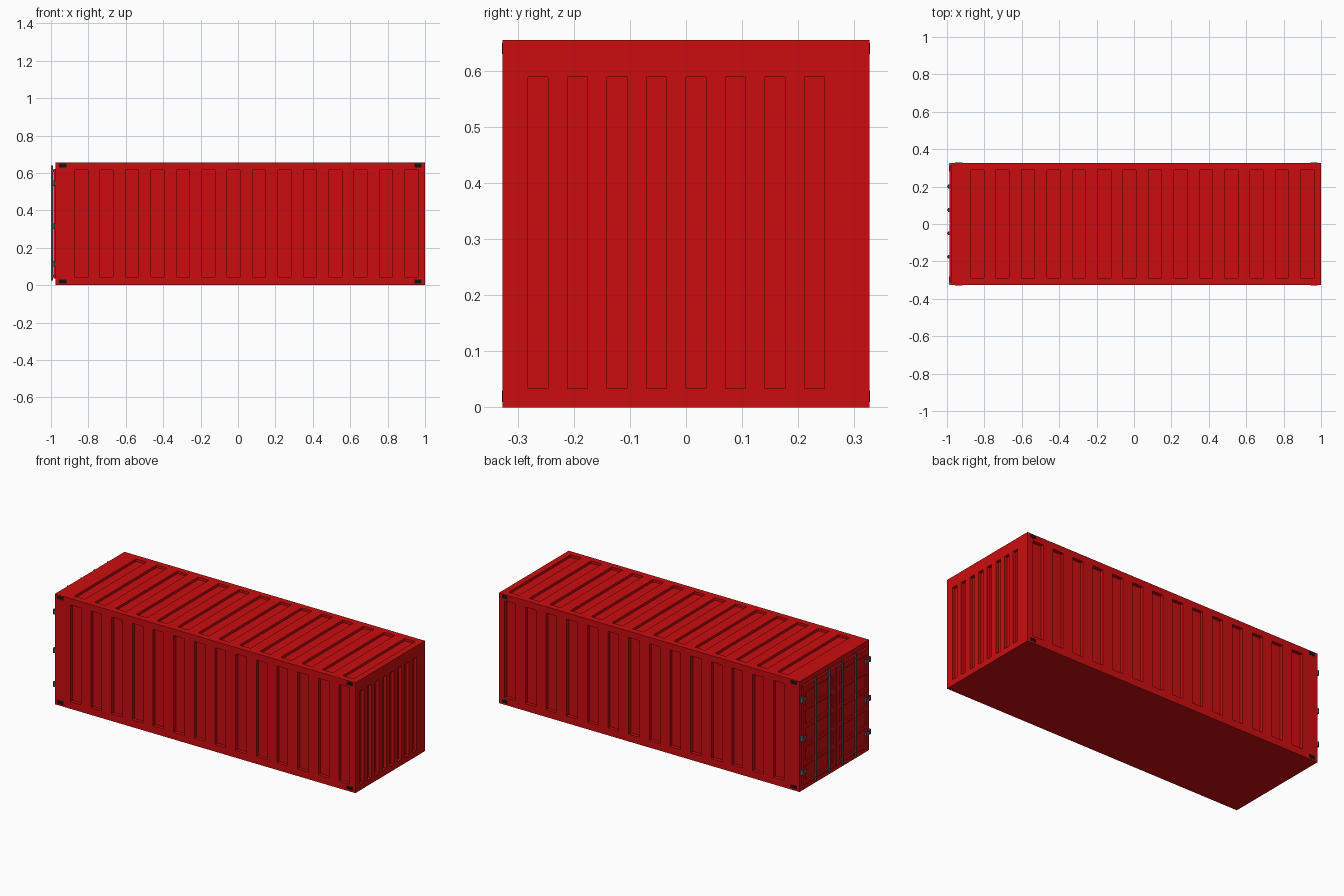
import bpy, bmesh
from mathutils import Matrix, Vector

if "Cube" in bpy.data.objects:
    bpy.data.objects.remove(bpy.data.objects["Cube"])


def material(name, rgb):
    m = bpy.data.materials.new(name)
    m.diffuse_color = (*rgb, 1)
    m.use_nodes = True
    m.node_tree.nodes["Principled BSDF"].inputs["Base Color"].default_value = m.diffuse_color
    return m


RED = material("red_paint", (0.6, 0.004, 0.005))
BLACK = material("black", (0.006, 0.006, 0.006))
STEEL = material("steel", (0.1, 0.12, 0.13))


def boxes(name, spans, mat=None):
    """One object made of boxes given as (x0, x1, y0, y1, z0, z1)."""
    bm = bmesh.new()
    for x0, x1, y0, y1, z0, z1 in spans:
        size = Matrix.Diagonal((x1 - x0, y1 - y0, z1 - z0, 1))
        mid = Matrix.Translation(((x0 + x1) / 2, (y0 + y1) / 2, (z0 + z1) / 2))
        bmesh.ops.create_cube(bm, size=1, matrix=mid @ size)
    me = bpy.data.meshes.new(name)
    bm.to_mesh(me)
    bm.free()
    ob = bpy.data.objects.new(name, me)
    bpy.context.collection.objects.link(ob)
    if mat:
        me.materials.append(mat)
    return ob


def carve(ob, spans):
    cutter = boxes(ob.name + "_cutter", spans, RED)
    cutter.hide_render = True
    cutter.hide_viewport = True
    mod = ob.modifiers.new("grooves", 'BOOLEAN')
    mod.operation = 'DIFFERENCE'
    mod.solver = 'EXACT'
    mod.object = cutter


def cylinder(name, r, x, y, z0, z1, mat, sides=12):
    bm = bmesh.new()
    bmesh.ops.create_cone(bm, cap_ends=True, segments=sides, radius1=r, radius2=r,
                          depth=z1 - z0, matrix=Matrix.Translation((x, y, (z0 + z1) / 2)))
    me = bpy.data.meshes.new(name)
    bm.to_mesh(me)
    bm.free()
    me.materials.append(mat)
    ob = bpy.data.objects.new(name, me)
    bpy.context.collection.objects.link(ob)
    ob.select_set(True)
    bpy.context.view_layer.objects.active = ob
    bpy.ops.object.shade_smooth_by_angle()
    ob.select_set(False)


W, H, BACK = 0.327, 0.655, -0.975

# container body with pressed grooves on sides, roof and closed end
body = boxes("container_body", [(BACK, 1, -W, W, 0, H)], RED)
grooves = []
for i in range(14):
    x = -0.873 + i * 0.1358
    grooves += [(x, x + 0.07, -W - 0.05, -W + 0.02, 0.043, 0.617),
                (x, x + 0.07, W - 0.02, W + 0.05, 0.043, 0.617),
                (x, x + 0.07, -0.29, 0.29, H - 0.015, H + 0.05)]
for i in range(8):
    y = -0.282 + i * 0.0704
    grooves.append((0.982, 1.05, y, y + 0.036, 0.034, 0.589))
carve(body, grooves)

# corner castings, dark slots on both long sides
slots = []
for s in (-1, 1):
    y0, y1 = sorted((s * (W - 0.01), s * (W + 0.001)))
    for x0, x1 in ((-0.958, -0.917), (0.944, 0.98)):
        slots += [(x0, x1, y0, y1, 0.01, 0.03), (x0, x1, y0, y1, 0.63, 0.65)]
boxes("corner_slots", slots, BLACK)

# two doors with recessed panels
for side, (a, b) in (("left", (0.004, 0.31)), ("right", (-0.31, -0.004))):
    door = boxes("door_" + side, [(-0.987, BACK + 0.002, a, b, 0.035, 0.622)], RED)
    carve(door, [(-1.05, -0.978, a + 0.025, b - 0.025, 0.06 + k * 0.109, 0.06 + k * 0.109 + 0.085)
                 for k in range(5)])

# seal between the doors
boxes("door_seal", [(-0.983, BACK + 0.002, -0.004, 0.004, 0.035, 0.622)], STEEL)

# locking bars with brackets
for i, y in enumerate((0.2, 0.075, -0.05, -0.175)):
    cylinder(f"locking_bar_{i + 1}", 0.006, -0.994, y, 0.025, 0.64, STEEL)
    boxes(f"bar_brackets_{i + 1}",
          [(-0.995, BACK, y - 0.01, y + 0.01, z - 0.006, z + 0.006) for z in (0.05, 0.61)], STEEL)

# hinges on the outer door edges
for side, s in (("left", 1), ("right", -1)):
    for i, z in enumerate((0.115, 0.315, 0.545)):
        y0, y1 = sorted((s * 0.28, s * 0.318))
        boxes(f"hinge_plate_{side}_{i + 1}", [(-0.99, BACK, y0, y1, z - 0.008, z + 0.008)], STEEL)
        cylinder(f"hinge_pin_{side}_{i + 1}", 0.009, -0.982, s * 0.317, z - 0.014, z + 0.014, STEEL)
